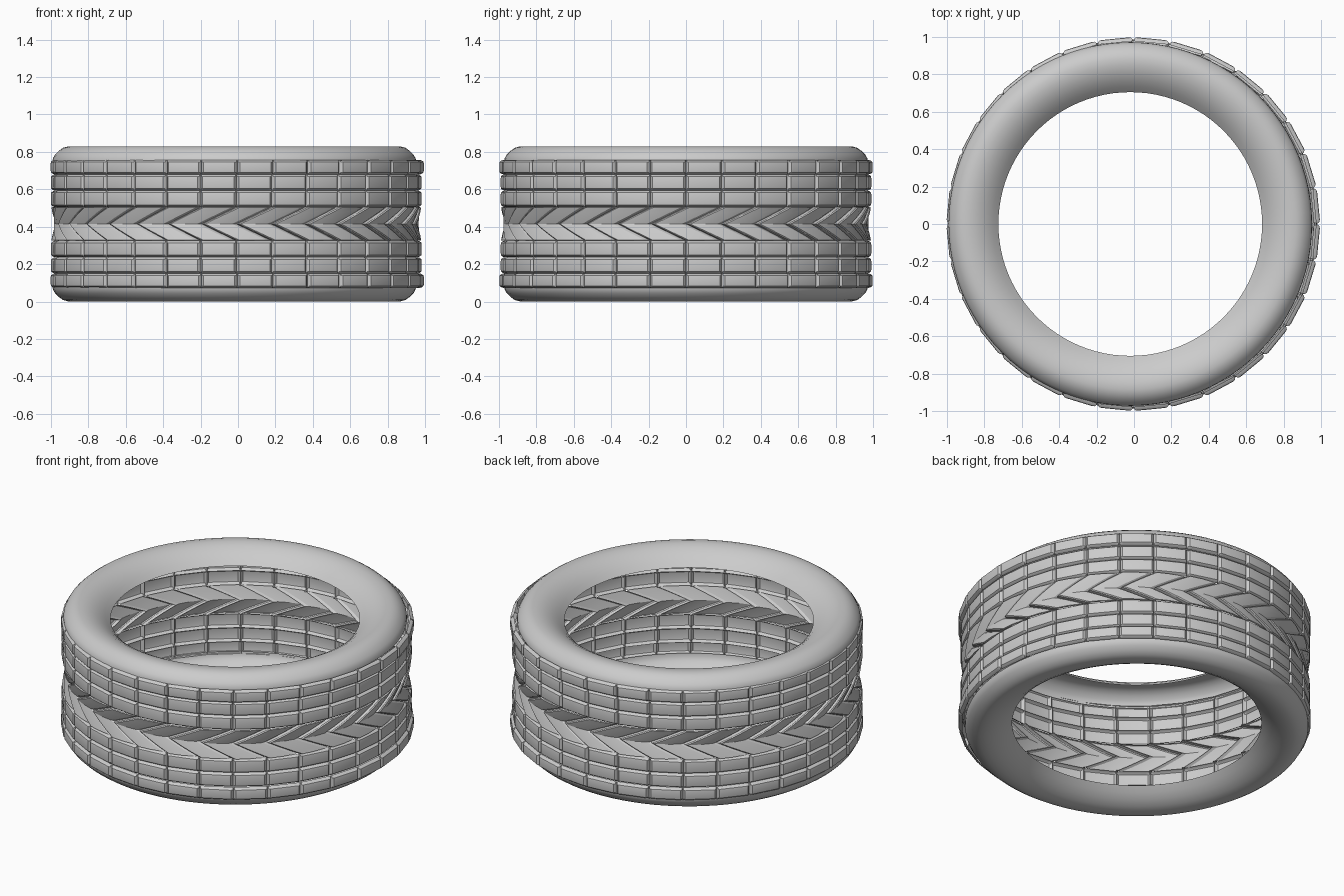
import bpy
from math import cos, sin, pi

if "Cube" in bpy.data.objects:
    bpy.data.objects.remove(bpy.data.objects["Cube"])

SEG = 32                    # tread blocks around the tyre
PITCH = 2 * pi / SEG
MID = 0.415                 # height of the tyre's middle plane


def make_object(name, verts, faces, angle=0.6):
    me = bpy.data.meshes.new(name)
    me.from_pydata(verts, [], faces)
    ob = bpy.data.objects.new(name, me)
    bpy.context.collection.objects.link(ob)
    bpy.ops.object.select_all(action='DESELECT')
    ob.select_set(True)
    bpy.context.view_layer.objects.active = ob
    bpy.ops.object.shade_smooth_by_angle(angle=angle)
    return ob


def ring_faces(cols, rows, flip=False):
    # quads between neighbouring columns, closed around the ring
    out = []
    for c in range(cols):
        d = (c + 1) % cols
        for r in range(rows - 1):
            f = (c * rows + r, d * rows + r, d * rows + r + 1, c * rows + r + 1)
            out.append(f[::-1] if flip else f)
    return out


# Sidewalls: lathed shells, mirrored about the middle plane
PROFILE = [(0.705, 0.742), (0.735, 0.772), (0.77, 0.798), (0.81, 0.819),
           (0.85, 0.829), (0.885, 0.83), (0.915, 0.822), (0.938, 0.806),
           (0.958, 0.786), (0.97, 0.765), (0.972, 0.745)]


def sidewall(name, upper):
    n = 96
    verts = []
    for i in range(n):
        a = 2 * pi * i / n
        for r, z in PROFILE:
            verts.append((r * cos(a) - 0.02, r * sin(a),
                          z if upper else 2 * MID - z))
    make_object(name, verts, ring_faces(n, len(PROFILE), upper), 1.0)


sidewall("upper_sidewall", True)
sidewall("lower_sidewall", False)


# Block rows: flat rounded-edge blocks separated by shallow grooves
def block_row(name, z0, z1, radius, cx):
    us = [(0, 0), (0.025, 0.5), (0.07, 0.9), (0.13, 1), (0.87, 1),
          (0.93, 0.9), (0.975, 0.5)]
    zs = [(z0, 0), (z0 + 0.004, 0.5), (z0 + 0.011, 0.9), (z0 + 0.02, 1),
          (z1 - 0.02, 1), (z1 - 0.011, 0.9), (z1 - 0.004, 0.5), (z1, 0)]
    verts = []
    for i in range(SEG):
        a = -pi / 2 + i * PITCH
        b = a + PITCH
        for u, hu in us:
            x = cos(a) * (1 - u) + cos(b) * u
            y = sin(a) * (1 - u) + sin(b) * u
            for z, hz in zs:
                r = radius - 0.022 * (1 - min(hu, hz))
                verts.append((x * r + cx, y * r, z))
    make_object(name, verts, ring_faces(SEG * len(us), len(zs)))


ROWS = [("shoulder", 0.265, 0.342, 1.0, -0.004),
        ("outer_rib", 0.178, 0.265, 0.993, -0.009),
        ("inner_rib", 0.09, 0.178, 0.993, -0.009)]
for label, lo, hi, rad, cx in ROWS:
    block_row("upper_" + label, MID + lo, MID + hi, rad, cx)
    block_row("lower_" + label, MID - hi, MID - lo, rad, cx)


# Centre band: interlocking chevron blades with a sawtooth section
us = [(0, -0.025), (0.05, -0.006), (0.12, 0), (0.5, -0.004), (0.88, -0.012),
      (0.96, -0.02)]
T = [-1, -0.97, -0.66, -0.33, -0.03, 0, 0.03, 0.33, 0.66, 0.97, 1]
verts = []
for i in range(SEG):
    for u, h in us:
        for t in T:
            a = -pi / 2 + (i + u + abs(t)) * PITCH
            r = 0.975 + 0.014 * abs(t) + h - (0.01 if abs(t) == 1 else 0)
            verts.append((r * cos(a) - 0.009, r * sin(a), MID + 0.09 * t))
make_object("chevron_band", verts, ring_faces(SEG * len(us), len(T)), 0.4)
